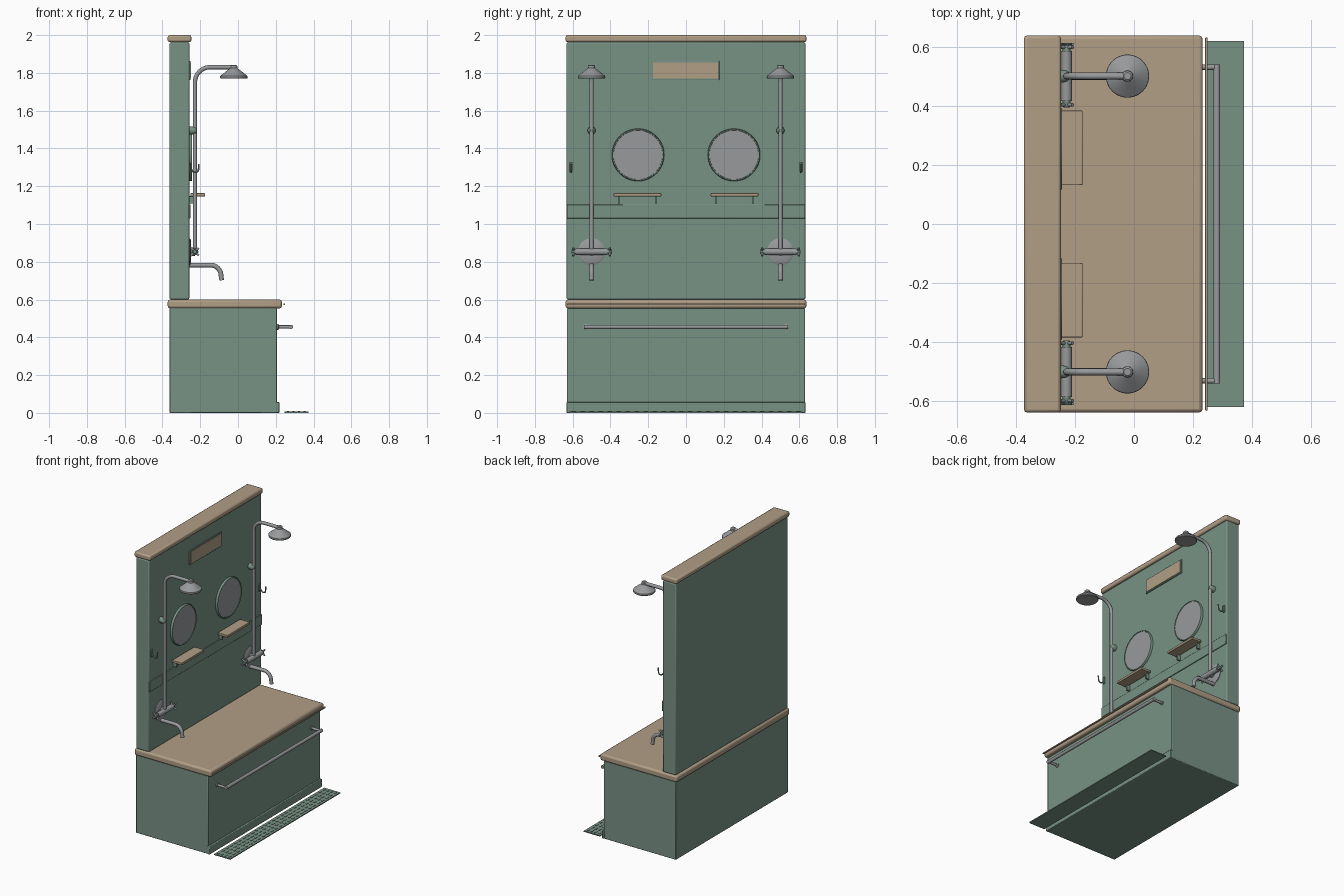
import bpy, bmesh, math
from mathutils import Vector

if "Cube" in bpy.data.objects:
    bpy.data.objects.remove(bpy.data.objects["Cube"])


def mat(name, rgb):
    m = bpy.data.materials.new(name)
    m.diffuse_color = (*rgb, 1)
    m.use_nodes = True
    m.node_tree.nodes["Principled BSDF"].inputs["Base Color"].default_value = m.diffuse_color
    return m


GREEN = mat("sage_green", (0.19, 0.29, 0.235))
BEIGE = mat("warm_beige", (0.44, 0.345, 0.24))
STEEL = mat("steel_grey", (0.31, 0.32, 0.33))


def finish(name, bm, material, bevel=0, segs=2):
    bmesh.ops.recalc_face_normals(bm, faces=bm.faces)
    me = bpy.data.meshes.new(name)
    bm.to_mesh(me)
    bm.free()
    ob = bpy.data.objects.new(name, me)
    bpy.context.collection.objects.link(ob)
    me.materials.append(material)
    if bevel:
        b = ob.modifiers.new("bevel", "BEVEL")
        b.width, b.segments = bevel, segs
    bpy.ops.object.select_all(action="DESELECT")
    ob.select_set(True)
    bpy.context.view_layer.objects.active = ob
    bpy.ops.object.shade_smooth_by_angle(angle=math.radians(35))
    return ob


def add_box(bm, x, y, z):
    vs = bmesh.ops.create_cube(bm, size=1)["verts"]
    for v in vs:
        v.co = Vector([(a + b) / 2 + c * (b - a) for (a, b), c in zip((x, y, z), v.co)])


def box(name, x, y, z, material, bevel=0):
    bm = bmesh.new()
    add_box(bm, x, y, z)
    return finish(name, bm, material, bevel)


def lathe(name, origin, axis, profile, material, n=48):
    """Revolve (distance along axis, radius) pairs around an axis."""
    bm = bmesh.new()
    rot = Vector(axis).to_track_quat("Z", "Y")
    rings = []
    for d, r in profile:
        rings.append([bm.verts.new(Vector(origin) + rot @ Vector(
            (r * math.cos(2 * math.pi * i / n), r * math.sin(2 * math.pi * i / n), d)))
            for i in range(n)])
    for a, b in zip(rings, rings[1:]):
        for i in range(n):
            bm.faces.new((a[i], a[(i + 1) % n], b[(i + 1) % n], b[i]))
    bm.faces.new(rings[0])
    bm.faces.new(rings[-1])
    return finish(name, bm, material)


def rod(name, a, b, r, material, n=20):
    a, b = Vector(a), Vector(b)
    return lathe(name, a, b - a, [(0, r), ((b - a).length, r)], material, n)


def pipe(name, pts, r, material, n=16):
    """Sweep a circle along a path lying in a plane of constant y."""
    bm = bmesh.new()
    pts = [Vector(p) for p in pts]
    side = Vector((0, 1, 0))
    rings = []
    for i, p in enumerate(pts):
        t = (pts[min(i + 1, len(pts) - 1)] - pts[max(i - 1, 0)]).normalized()
        up = t.cross(side)
        rings.append([bm.verts.new(p + r * (math.cos(2 * math.pi * k / n) * side
                                            + math.sin(2 * math.pi * k / n) * up)) for k in range(n)])
    for a, b in zip(rings, rings[1:]):
        for k in range(n):
            bm.faces.new((a[k], a[(k + 1) % n], b[(k + 1) % n], b[k]))
    bm.faces.new(rings[0])
    bm.faces.new(rings[-1])
    return finish(name, bm, material)


def arc(cx, cz, r, a0, a1, y, steps=12):
    return [(cx + r * math.cos(math.radians(a0 + (a1 - a0) * i / steps)), y,
             cz + r * math.sin(math.radians(a0 + (a1 - a0) * i / steps))) for i in range(steps + 1)]


# Base cabinet, counter, wall and cap
box("base_cabinet", (-0.362, 0.207), (-0.63, 0.63), (0, 0.555), GREEN, 0.004)
box("kick_board", (0.2, 0.219), (-0.632, 0.632), (0, 0.058), GREEN, 0.004)
box("counter_top", (-0.372, 0.232), (-0.637, 0.637), (0.553, 0.6), BEIGE, 0.012)
box("counter_trim", (0.24, 0.249), (-0.63, 0.63), (0.57, 0.579), BEIGE, 0.002)
box("back_wall", (-0.362, -0.258), (-0.632, 0.632), (0.6, 1.963), GREEN, 0.008)
box("wall_cap", (-0.372, -0.247), (-0.637, 0.637), (1.963, 2.0), BEIGE, 0.01)
box("wall_band", (-0.26, -0.252), (-0.63, 0.63), (1.03, 1.103), GREEN, 0.002)

# Blank panel with frame
box("panel_frame", (-0.26, -0.251), (-0.181, 0.177), (1.762, 1.864), GREEN, 0.002)
box("panel_plate", (-0.253, -0.248), (-0.174, 0.17), (1.77, 1.856), BEIGE)

# Towel rail
rod("towel_bar", (0.28, -0.54, 0.455), (0.28, 0.54, 0.455), 0.0115, STEEL)

# Floor drain grate with raised studs
bm = bmesh.new()
add_box(bm, (0.245, 0.372), (-0.618, 0.618), (0, 0.007))
for i in range(26):
    for j in range(4):
        cx, cy = 0.265 + j * 0.029, -0.594 + i * 0.0475
        add_box(bm, (cx - 0.005, cx + 0.005), (cy - 0.012, cy + 0.012), (0.006, 0.010))
finish("floor_grate", bm, GREEN)

for s, side in ((-1, "left"), (1, "right")):
    y = 0.5 * s
    # Towel rail post
    rod(f"{side}_rail_post", (0.2, 0.53 * s, 0.455), (0.288, 0.53 * s, 0.455), 0.009, STEEL)
    lathe(f"{side}_rail_flange", (0.205, 0.53 * s, 0.455), (1, 0, 0),
          [(0, 0.015), (0.008, 0.015), (0.012, 0.009)], STEEL, 24)

    # Mirror
    m = (-0.26, 0.254 * s, 1.366)
    lathe(f"{side}_mirror_frame", m, (1, 0, 0),
          [(0, 0.139), (0.012, 0.139), (0.017, 0.136), (0.017, 0.131), (0.012, 0.129)], GREEN, 64)
    lathe(f"{side}_mirror_glass", m, (1, 0, 0), [(0.01, 0.13), (0.0145, 0.13)], STEEL, 64)

    # Shelf on two brackets
    c = 0.257 * s
    box(f"{side}_shelf", (-0.252, -0.174), (c - 0.126, c + 0.126), (1.146, 1.163), BEIGE, 0.003)
    for k in (-0.098, 0.098):
        box(f"{side}_shelf_bracket", (-0.26, -0.232), (c + k - 0.006, c + k + 0.006),
            (1.108, 1.147), GREEN, 0.002)

    # Shower riser, head and wall clamp
    x = -0.228
    pipe(f"{side}_shower_pipe", [(x, y, 0.85)] + arc(x + 0.08, 1.75, 0.08, 180, 90, y)
         + [(-0.022, y, 1.83)], 0.0115, STEEL)
    lathe(f"{side}_shower_head", (-0.022, y, 1.77), (0, 0, 1),
          [(0, 0.066), (0, 0.07), (0.004, 0.073), (0.014, 0.072), (0.05, 0.026),
           (0.055, 0.019), (0.068, 0.018), (0.073, 0.012)], STEEL)
    lathe(f"{side}_pipe_clamp", (-0.26, y, 1.495), (1, 0, 0),
          [(0, 0.021), (0.025, 0.021), (0.036, 0.017), (0.044, 0.008)], GREEN, 24)

    # Mixer valve with cross handles
    z = 0.853
    lathe(f"{side}_valve_plate", (-0.26, y, z), (1, 0, 0),
          [(0, 0.071), (0.006, 0.071), (0.012, 0.06)], STEEL)
    rod(f"{side}_valve_stem", (-0.25, y, z), (x, y, z), 0.022, STEEL)
    rod(f"{side}_valve_body", (x, y - 0.085, z), (x, y + 0.085, z), 0.018, STEEL, 24)
    for e in (-1, 1):
        hy = y + e * 0.097
        lathe(f"{side}_handle_hub", (x, y + e * 0.083, z), (0, e, 0),
              [(0, 0.013), (0.018, 0.013), (0.024, 0.009)], GREEN, 20)
        for a in (45, 135):
            dx, dz = 0.029 * math.cos(math.radians(a)), 0.029 * math.sin(math.radians(a))
            rod(f"{side}_handle_arm", (x - dx, hy, z - dz), (x + dx, hy, z + dz), 0.006, STEEL, 12)

    # Spout
    pipe(f"{side}_spout", [(-0.26, y, 0.782)] + arc(-0.145, 0.727, 0.055, 90, 0, y)
         + [(-0.086, y, 0.702)], 0.0125, STEEL)

    # Robe hook
    hy = 0.608 * s
    box(f"{side}_hook_plate", (-0.26, -0.25), (hy - 0.008, hy + 0.008), (1.275, 1.325), GREEN, 0.002)
    pipe(f"{side}_hook", [(-0.252, hy, 1.29)] + arc(-0.226, 1.29, 0.017, 200, 360, hy)
         + [(-0.207, hy, 1.318)], 0.0045, GREEN, 10)
